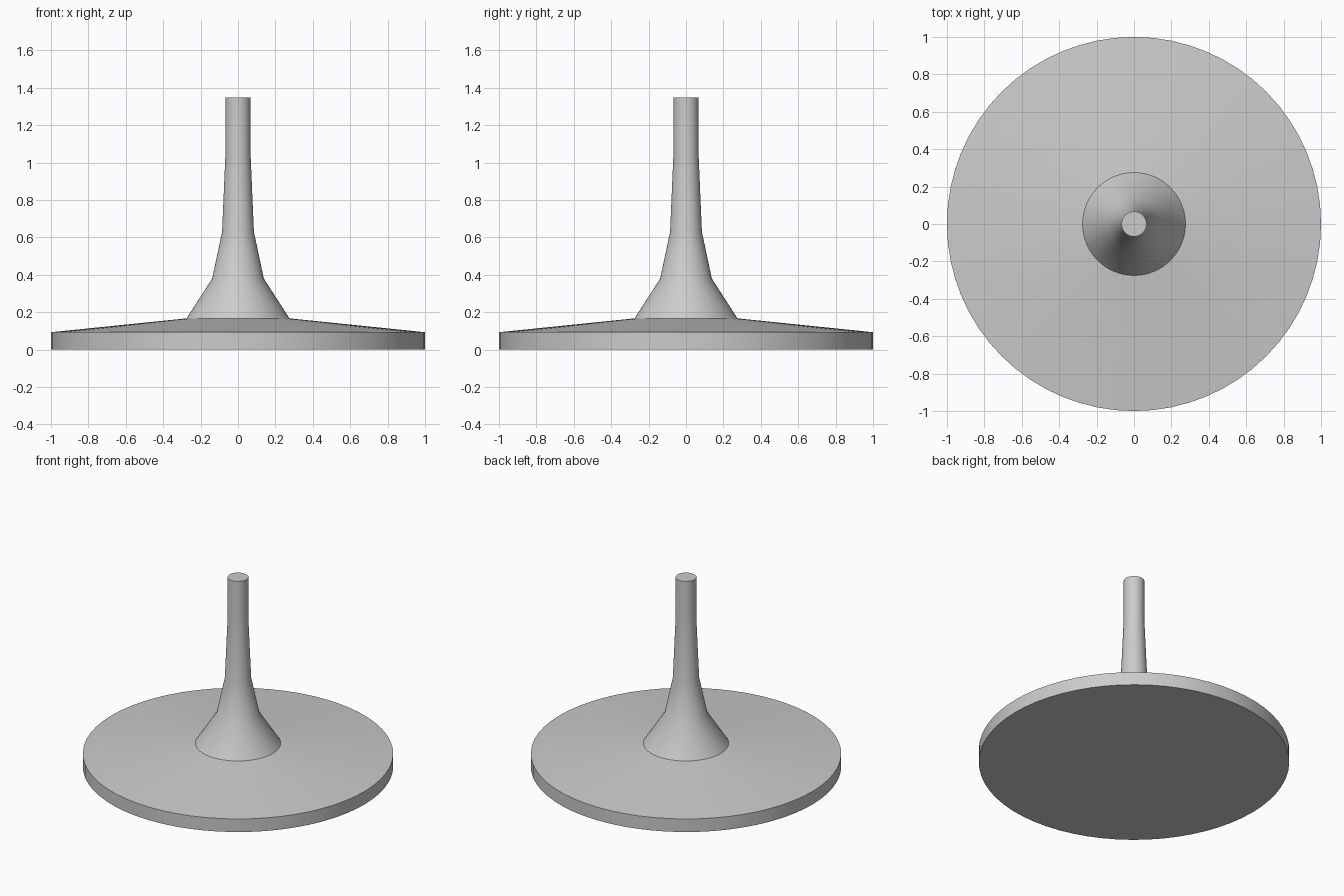
import bpy
import bmesh
import math

cube = bpy.data.objects.get("Cube")
if cube:
    bpy.data.objects.remove(cube, do_unlink=True)

SEGMENTS = 64

# Single plain grey
grey = bpy.data.materials.new("light grey")
grey.use_nodes = True
colour = (0.6, 0.6, 0.6, 1)
grey.diffuse_color = colour
grey.node_tree.nodes["Principled BSDF"].inputs["Base Color"].default_value = colour


def lathe(name, profile, cap):
    """Turn a (radius, height) profile around z and cap its start or end ring."""
    bm = bmesh.new()
    rings = []
    for radius, height in profile:
        angles = [math.tau * i / SEGMENTS for i in range(SEGMENTS)]
        rings.append([bm.verts.new((radius * math.cos(a), radius * math.sin(a), height))
                      for a in angles])
    for low, high in zip(rings, rings[1:]):
        for i in range(SEGMENTS):
            j = (i + 1) % SEGMENTS
            bm.faces.new((low[i], low[j], high[j], high[i]))
    if cap == "bottom":
        bm.faces.new(rings[0][::-1])
    else:
        bm.faces.new(rings[-1])
    mesh = bpy.data.meshes.new(name)
    bm.to_mesh(mesh)
    bm.free()
    mesh.materials.append(grey)
    obj = bpy.data.objects.new(name, mesh)
    bpy.context.collection.objects.link(obj)
    bpy.ops.object.select_all(action="DESELECT")
    obj.select_set(True)
    bpy.context.view_layer.objects.active = obj
    bpy.ops.object.shade_smooth_by_angle(angle=math.radians(30))
    return obj


# Round foot with a gently sloping top
lathe("base_disc", [(1, 0), (1, 0.093), (0.275, 0.167)], "bottom")

# Flared stem rising to a straight neck
lathe("flared_stem", [(0.275, 0.167), (0.138, 0.38), (0.085, 0.63),
                      (0.067, 1.05), (0.067, 1.347)], "top")
